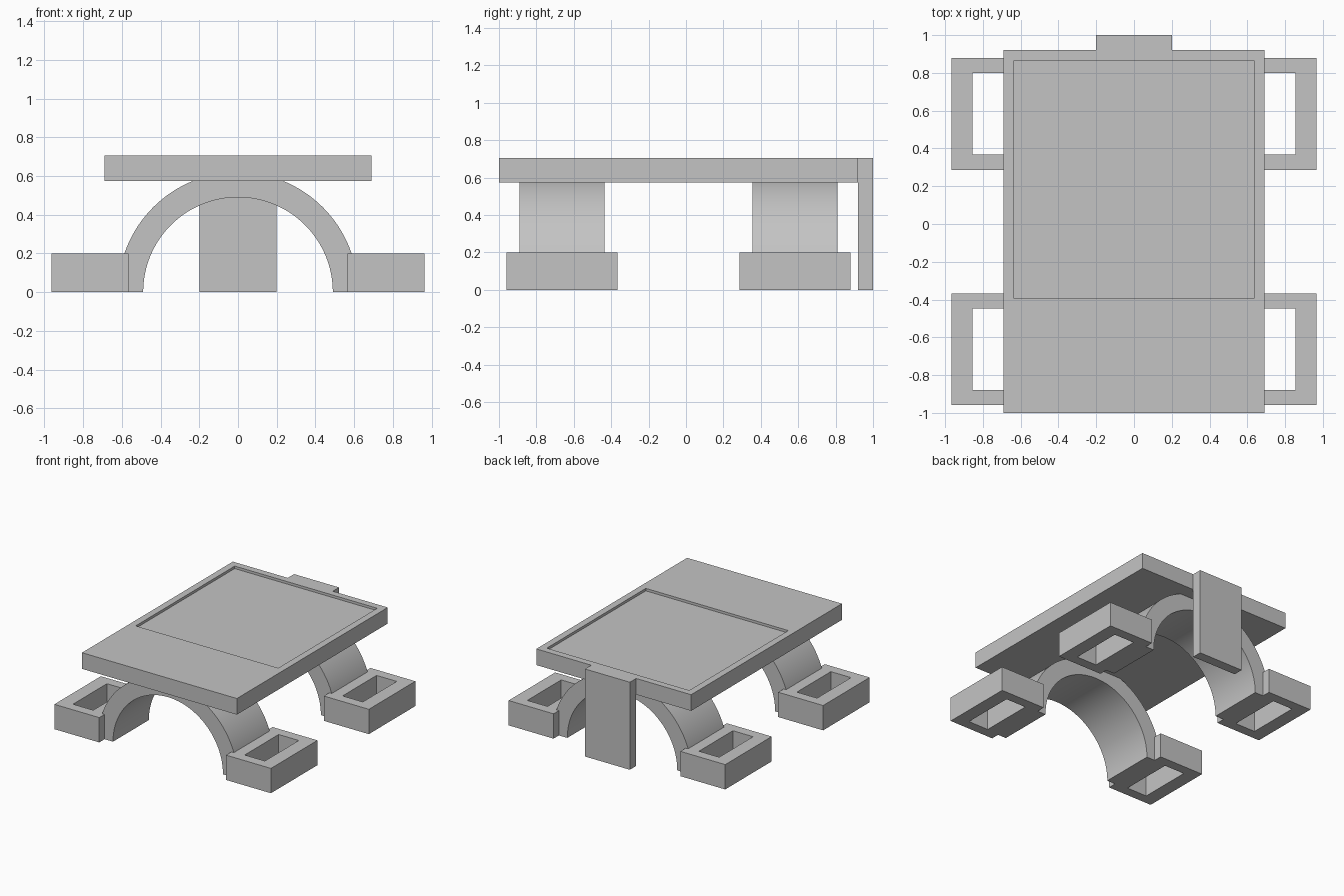
import bpy
import bmesh
from math import pi, cos, sin, radians

cube = bpy.data.objects.get("Cube")
if cube:
    bpy.data.objects.remove(cube, do_unlink=True)

# Single grey material
grey = bpy.data.materials.new("plain grey")
grey.use_nodes = True
colour = (0.55, 0.55, 0.55, 1)
grey.diffuse_color = colour
grey.node_tree.nodes["Principled BSDF"].inputs["Base Color"].default_value = colour


def finish(name, bm):
    bmesh.ops.recalc_face_normals(bm, faces=bm.faces)
    mesh = bpy.data.meshes.new(name)
    bm.to_mesh(mesh)
    bm.free()
    mesh.materials.append(grey)
    obj = bpy.data.objects.new(name, mesh)
    bpy.context.collection.objects.link(obj)
    return obj


def add_box(bm, x, y, z):
    """Box spanning the (low, high) ranges; returns its vertices."""
    verts = bmesh.ops.create_cube(bm, size=1)["verts"]
    for v in verts:
        v.co = [r[0] if c < 0 else r[1] for c, r in zip(v.co, (x, y, z))]
    return verts


def box(name, x, y, z):
    bm = bmesh.new()
    add_box(bm, x, y, z)
    return finish(name, bm)


def frame(name, x, y, z, hole_x, hole_y):
    """Rectangular block with a rectangular hole right through it."""
    bm = bmesh.new()

    def ring(xr, yr, h):
        return [bm.verts.new((xr[i], yr[j], h))
                for i, j in ((0, 0), (1, 0), (1, 1), (0, 1))]

    loops = [ring(x, y, z[0]), ring(x, y, z[1]),
             ring(hole_x, hole_y, z[1]), ring(hole_x, hole_y, z[0])]
    for a, b in zip(loops, loops[1:] + loops[:1]):
        for i in range(4):
            j = (i + 1) % 4
            bm.faces.new((a[i], a[j], b[j], b[i]))
    return finish(name, bm)


def arch(name, y, inner, outer, steps=64):
    """Half ring standing on the ground, extruded along y."""
    angles = [pi * i / steps for i in range(steps + 1)]
    bm = bmesh.new()
    sections = []
    for a in angles:
        sections.append([bm.verts.new((r * cos(a), d, r * sin(a)))
                         for r, d in ((inner, y[0]), (outer, y[0]),
                                      (outer, y[1]), (inner, y[1]))])
    for a, b in zip(sections, sections[1:]):
        for i in range(4):
            j = (i + 1) % 4
            bm.faces.new((a[i], a[j], b[j], b[i]))
    bm.faces.new(sections[0])
    bm.faces.new(sections[-1])
    obj = finish(name, bm)
    bpy.ops.object.select_all(action="DESELECT")
    obj.select_set(True)
    bpy.context.view_layer.objects.active = obj
    bpy.ops.object.shade_smooth_by_angle(angle=radians(30))
    return obj


# Table top with a shallow recessed panel
top = box("table_top", (-0.69, 0.69), (-1, 0.92), (0.575, 0.705))
cutter = box("recess_cutter", (-0.635, 0.635), (-0.395, 0.865), (0.685, 0.8))
cutter.hide_render = True
cutter.hide_set(True)
cutter.display_type = "WIRE"
cut = top.modifiers.new("recess", "BOOLEAN")
cut.operation = "DIFFERENCE"
cut.solver = "EXACT"
cut.object = cutter
bpy.context.view_layer.objects.active = top
bpy.ops.object.modifier_apply(modifier=cut.name)
bpy.data.objects.remove(cutter, do_unlink=True)

# Upright panel at the back
box("back_post", (-0.2, 0.2), (0.92, 1), (0, 0.705))

# Arched legs, each with a hollow foot on both sides
for place, mid in (("front", -0.663), ("back", 0.583)):
    arch(place + "_arch", (mid - 0.228, mid + 0.228), 0.49, 0.62)
    for side, s in (("left", 1), ("right", -1)):
        frame(f"{place}_{side}_foot",
              sorted((s * 0.565, s * 0.965)), (mid - 0.296, mid + 0.296), (0, 0.2),
              sorted((s * 0.675, s * 0.855)), (mid - 0.216, mid + 0.216))
